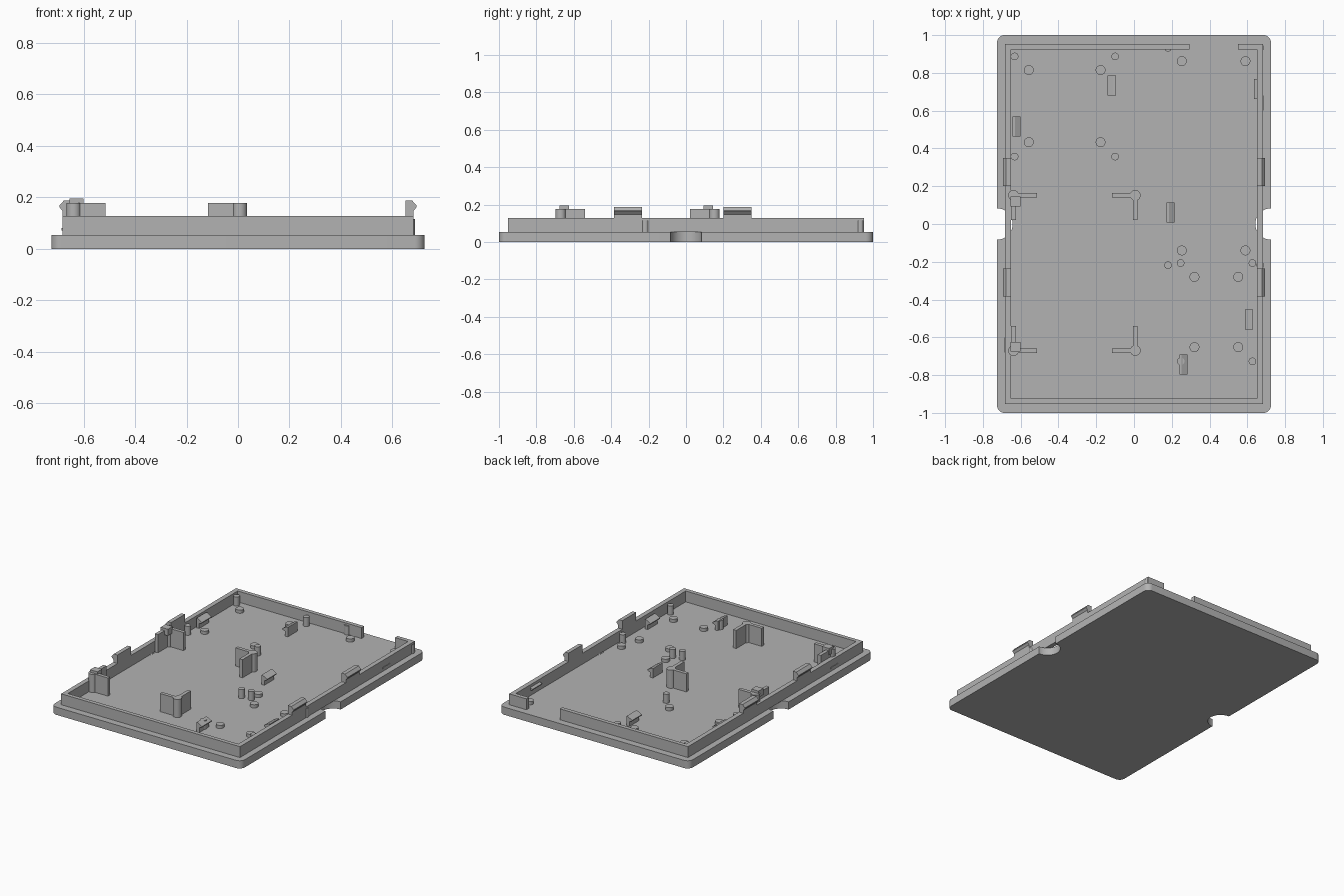
import bpy, bmesh, math
from mathutils import Matrix, Vector

cube = bpy.data.objects.get("Cube")
if cube:
    bpy.data.objects.remove(cube, do_unlink=True)

grey = bpy.data.materials.new("matte grey")
grey.use_nodes = True
colour = (0.45, 0.45, 0.45, 1)
grey.diffuse_color = colour
grey.node_tree.nodes["Principled BSDF"].inputs["Base Color"].default_value = colour

FLOOR, RIM, PEG, POST = 0.053, 0.128, 0.115, 0.178
SINK = 0.01  # how far fittings are sunk into the plate


def finish(name, bm, smooth=False):
    bmesh.ops.recalc_face_normals(bm, faces=bm.faces)
    mesh = bpy.data.meshes.new(name)
    bm.to_mesh(mesh)
    bm.free()
    mesh.materials.append(grey)
    obj = bpy.data.objects.new(name, mesh)
    bpy.context.collection.objects.link(obj)
    if smooth:
        bpy.ops.object.select_all(action='DESELECT')
        obj.select_set(True)
        bpy.context.view_layer.objects.active = obj
        bpy.ops.object.shade_smooth_by_angle(angle=math.radians(35))
    return obj


def prism(name, points, offset, smooth=False):
    """Extrude a closed outline of 3D points along an offset."""
    bm = bmesh.new()
    face = bm.faces.new([bm.verts.new(p) for p in points])
    new = bmesh.ops.extrude_face_region(bm, geom=[face], use_keep_orig=True)
    moved = [v for v in new["geom"] if isinstance(v, bmesh.types.BMVert)]
    bmesh.ops.translate(bm, verts=moved, vec=Vector(offset))
    return finish(name, bm, smooth)


def box(name, x0, x1, y0, y1, z0, z1):
    prism(name, [(x0, y0, z0), (x1, y0, z0), (x1, y1, z0), (x0, y1, z0)],
          (0, 0, z1 - z0))


def peg(name, x, y, radius, top):
    bm = bmesh.new()
    low = FLOOR - SINK
    bmesh.ops.create_cone(bm, cap_ends=True, segments=32, radius1=radius,
                          radius2=radius, depth=top - low,
                          matrix=Matrix.Translation((x, y, (top + low) / 2)))
    finish(name, bm, True)


def arc(cx, cy, r, start, end, steps):
    angles = [math.radians(start + (end - start) * i / steps) for i in range(steps + 1)]
    return [(cx + r * math.cos(a), cy + r * math.sin(a), 0) for a in angles]


# Base plate: rounded corners and a finger notch in each long side
W, L, R, NOTCH = 0.725, 1.0, 0.04, 0.083
outline = arc(W, 0, NOTCH, 270, 90, 20)
outline += arc(W - R, L - R, R, 0, 90, 8) + arc(R - W, L - R, R, 90, 180, 8)
outline += arc(-W, 0, NOTCH, 90, -90, 20)
outline += arc(R - W, R - L, R, 180, 270, 8) + arc(W - R, R - L, R, 270, 360, 8)
prism("base_plate", outline, (0, 0, FLOOR), True)

# Raised rim, open for a stretch at the back
XO, XI, YO, YI = 0.682, 0.65, 0.953, 0.925
box("rim_front", -XO, XO, -YO, -YI, FLOOR, RIM)
box("rim_left", XI, XO, -YI, YI, FLOOR, RIM)
box("rim_right", -XO, -XI, -YI, YI, FLOOR, RIM)
box("rim_back_long", -XO, 0.295, YI, YO, FLOOR, RIM)
box("rim_back_short", 0.55, XO, YI, YO, FLOOR, RIM)

# Snap tabs on the rim, with hooks pointing outwards
tab = [(XI, RIM), (XI, 0.187), (0.677, 0.187), (0.694, 0.168), (0.694, 0.162),
       (XO, 0.148), (XO, RIM)]
for side, label in ((1, "left"), (-1, "right")):
    for y, end in ((0.2, "back"), (-0.385, "front")):
        prism(f"snap_tab_{label}_{end}", [(side * x, y, z) for x, z in tab], (0, 0.15, 0))
    # Thin ridge on the outside of the rim
    y = side * 0.64
    box(f"rim_ridge_{label}", *sorted((side * XI, side * (XO + 0.003))),
        y - 0.04, y + 0.04, 0.072, 0.08)

# Corner posts with two arms pointing to the middle of the frame
for x, sx in ((-0.638, 1), (0.007, -1)):
    for y, sy in ((0.152, -1), (-0.67, 1)):
        name = f"post_{'right' if sx > 0 else 'left'}_{'back' if sy < 0 else 'front'}"
        low = FLOOR - SINK
        peg(name, x, y, 0.028, POST)
        box(name + "_arm_x", *sorted((x, x + sx * 0.124)), y - 0.012, y + 0.012, low, POST)
        box(name + "_arm_y", x - 0.012, x + 0.012, *sorted((y, y + sy * 0.13)), low, POST)
# Small keeper blocks on the right-hand posts
box("keeper_back", -0.655, -0.6, 0.093, 0.145, 0.15, 0.195)
box("keeper_front", -0.655, -0.6, -0.675, -0.625, 0.15, 0.195)

# Locating pins and low standoffs, in rectangular groups
pins = [(-0.632, -0.1, 0.357, 0.887), (0.247, 0.627, -0.727, -0.207),
        (0.18, 0.668, -0.218, 0.933)]
standoffs = [(-0.557, -0.177, 0.433, 0.815), (0.253, 0.59, -0.14, 0.862),
             (0.32, 0.552, -0.652, -0.28)]
for groups, name, radius, top in ((pins, "locating_pin", 0.02, PEG),
                                  (standoffs, "standoff", 0.026, 0.075)):
    for x0, x1, y0, y1 in groups:
        for x in (x0, x1):
            for y in (y0, y1):
                peg(name, x, y, radius, top)

# Board clips: a slim stem with a hook over the board edge
clip = [(0, FLOOR - SINK), (0, 0.118), (0.012, 0.118), (0.043, 0.1),
        (0.043, 0.094), (0.022, 0.086), (0.022, FLOOR - SINK)]
for x, y, facing in ((-0.643, 0.517, 1), (-0.096, 0.733, -1), (0.172, 0.062, 1),
                     (0.677, 0.715, -1), (0.24, -0.743, 1), (0.631, -0.505, -1)):
    prism("board_clip", [(x + facing * dx, y - 0.053, z) for dx, z in clip],
          (0, 0.106, 0))
